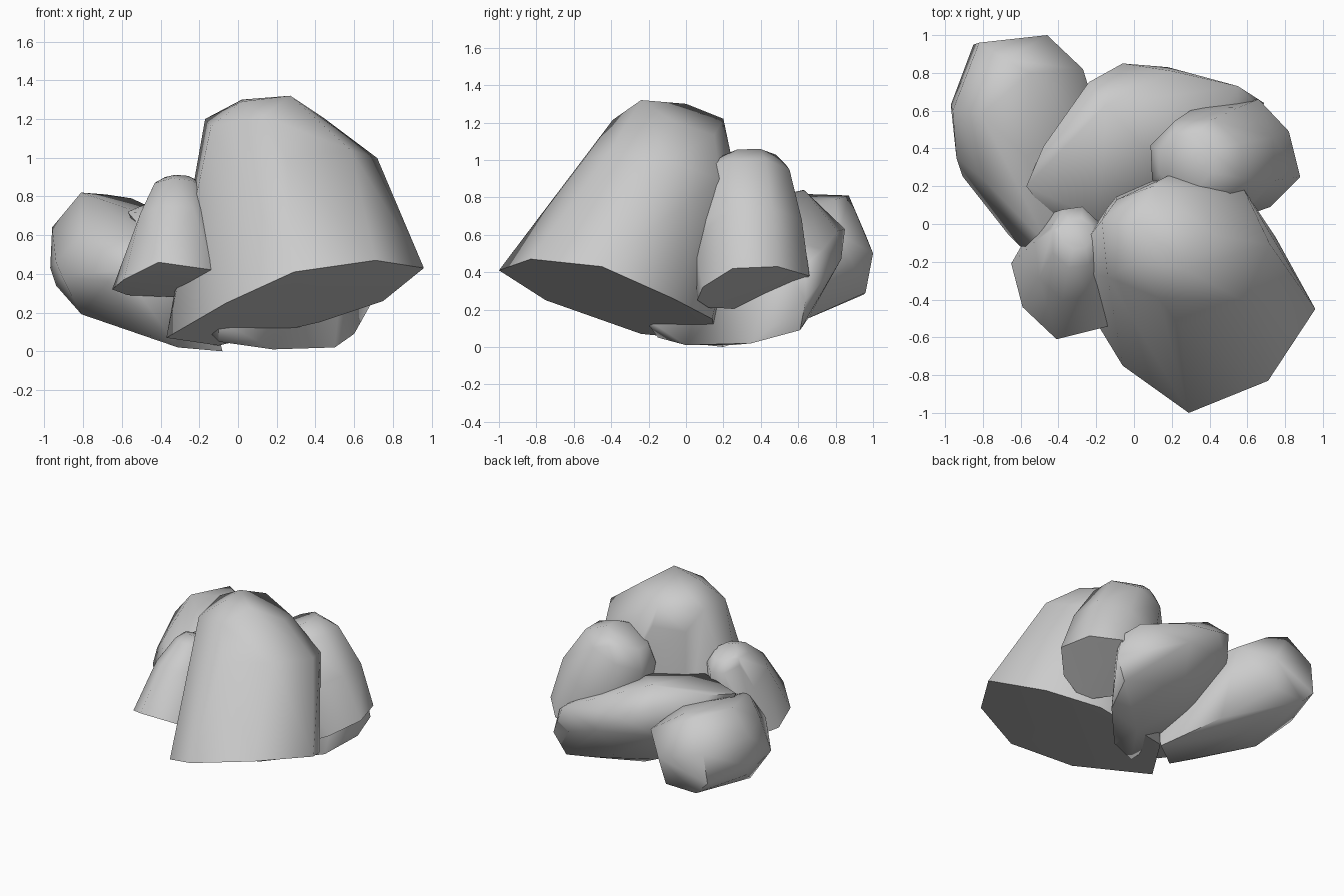
import bpy, bmesh
from math import cos, sin, tau, radians
from mathutils import Vector

cube = bpy.data.objects.get("Cube")
if cube:
    bpy.data.objects.remove(cube)

stone = bpy.data.materials.new("grey_stone")
stone.use_nodes = True
stone.diffuse_color = (0.6, 0.6, 0.6, 1)
stone.node_tree.nodes["Principled BSDF"].inputs["Base Color"].default_value = stone.diffuse_color


def boulder(name, axis, corners, rings, spin=0, tilt=0, sides=8):
    """Faceted stone: the hull of chipped corners and of elliptical rings
    (centre, width, depth) along an axis. Spin turns the ring points, tilt rolls the ellipse."""
    axis = Vector(axis).normalized()
    across = (Vector((1, 0, 0)) - axis * axis.x).normalized()
    away = axis.cross(across)
    wide = across * cos(tilt) + away * sin(tilt)
    deep = away * cos(tilt) - across * sin(tilt)

    bm = bmesh.new()
    for corner in corners:
        bm.verts.new(corner)
    for centre, width, depth in rings:
        for i in range(sides):
            angle = spin + tau * i / sides
            bm.verts.new(Vector(centre) + wide * width * cos(angle) + deep * depth * sin(angle))
    hull = bmesh.ops.convex_hull(bm, input=bm.verts)
    loose = set(hull["geom_interior"]) | set(hull["geom_unused"])
    bmesh.ops.delete(bm, geom=[g for g in loose if isinstance(g, bmesh.types.BMVert)], context="VERTS")
    bmesh.ops.dissolve_limit(bm, angle_limit=radians(3), verts=bm.verts, edges=bm.edges)
    bmesh.ops.recalc_face_normals(bm, faces=bm.faces)

    mesh = bpy.data.meshes.new(name)
    bm.to_mesh(mesh)
    bm.free()
    mesh.materials.append(stone)
    obj = bpy.data.objects.new(name, mesh)
    bpy.context.collection.objects.link(obj)
    bpy.ops.object.select_all(action="DESELECT")
    obj.select_set(True)
    bpy.context.view_layer.objects.active = obj
    bpy.ops.object.shade_smooth_by_angle(angle=radians(60))
    return obj


# Tall leaning boulder at the front: broken base, then the top
boulder("large_front_boulder", (-.22, .24, 1), [
    (.96, -.45, .43), (.71, -.83, .47), (.29, -1, .41), (-.06, -.75, .25),
    (-.37, -.24, .07), (-.1, .17, .03), (.42, .14, .15), (.75, -.07, .26),
    (-.14, -.28, 1.16), (.27, -.24, 1.32), (.02, 0, 1.3), (.02, -.2, 1.29),
    (-.17, .02, 1.2), (.1, .2, 1.22),
], [
    ((.25, -.13, .9), .48, .43),
    ((.13, -.08, 1.14), .32, .32),
])

# Small boulder leaning on the right of the large one: broken base, then the crown
boulder("small_front_boulder", (.05, .38, 1), [
    (-.65, -.21, .32), (-.59, -.44, .37), (-.41, -.61, .46), (-.13, -.54, .42),
    (-.08, -.28, .34), (-.33, -.07, .28), (-.57, -.07, .29),
    (-.14, -.28, .72), (-.18, -.12, .85), (-.43, -.03, .87),
], [
    ((-.33, -.16, .66), .2, .27),
    ((-.31, -.07, .83), .14, .18),
    ((-.3, -.05, .88), .09, .09),
], spin=-.26)

# Upright boulder on the left flank: broken base, then the shoulder
boulder("left_side_boulder", (-.42, -.05, 1), [
    (.66, .66, .38), (.82, .49, .43), (.88, .25, .42), (.72, .09, .32),
    (.58, .06, .25), (.48, .12, .21), (.3, .4, .2), (.42, .57, .28),
    (.58, .04, .57), (.46, .1, .97), (.3, .53, .98),
], [
    ((.45, .34, .62), .34, .3),
    ((.33, .33, .9), .28, .24),
    ((.27, .33, 1), .16, .16),
], spin=-.35)

# Broad boulder lying underneath the others: underside, end and back corners
boulder("broad_middle_boulder", (-.25, .6, .45), [
    (-.1, -.23, .16), (-.1, -.15, .05), (.18, 0, .01), (.5, .35, .02),
    (.18, .25, .01), (.6, .61, .09), (.69, .64, .25), (.64, .64, .44),
    (-.57, .2, .72), (-.48, .41, .76), (-.24, .75, .72), (-.15, .63, .84),
    (-.06, .85, .63), (.2, .81, .62), (.55, .73, .52), (.18, .83, .47),
    (-.25, .72, .5), (-.42, .48, .48), (.1, .67, .25), (.52, .68, .25),
], [
    ((.08, .34, .43), .62, .32),
], tilt=.5)

# Long boulder reaching out to the back right: blunt end, underside and near end
boulder("long_back_boulder", (-.42, .7, .2), [
    (-.81, .58, .82), (-.68, .87, .81), (-.55, .8, .79), (-.27, .82, .6),
    (-.46, 1, .5), (-.82, .96, .6), (-.85, .95, .38), (-.97, .63, .43), (-.96, .6, .64),
    (-.94, .35, .46), (-.94, .6, .34), (-.75, .95, .28), (-.5, .96, .29),
    (-.31, .02, .02), (-.08, .2, 0), (-.5, .09, .1), (-.69, .52, .18), (-.3, .6, .13),
    (-.6, -.12, .42), (-.67, -.05, .36), (-.45, -.12, .58), (-.2, -.03, .45),
], [
    ((-.57, .44, .44), .39, .31),
])
